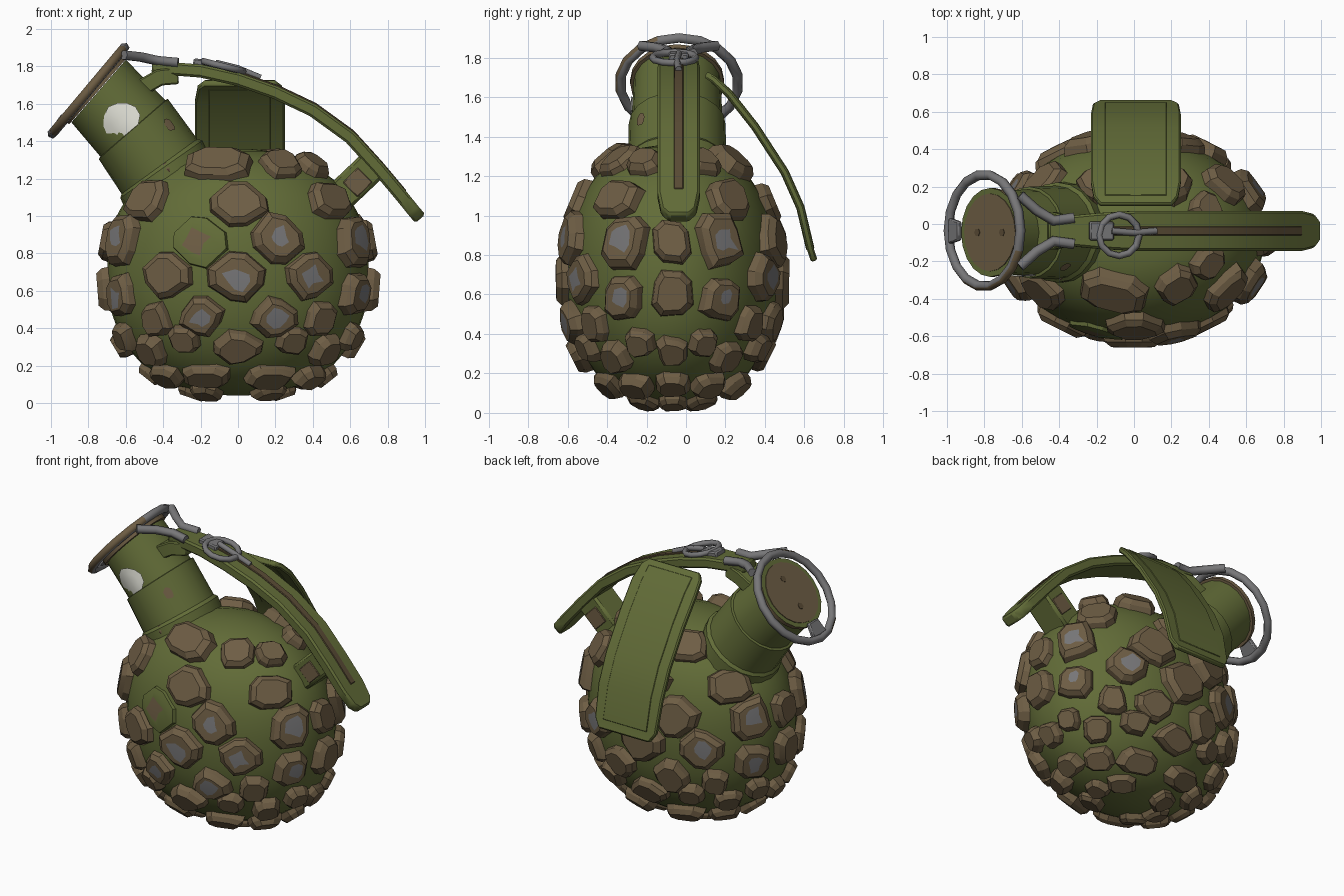
import bpy, bmesh, math, random
from math import sin, cos, radians, pi
from mathutils import Vector

if "Cube" in bpy.data.objects:
    bpy.data.objects.remove(bpy.data.objects["Cube"])
rng = random.Random(4)


def material(name, rgb):
    m = bpy.data.materials.new(name)
    m.use_nodes = True
    m.diffuse_color = (*rgb, 1)
    node = next(n for n in m.node_tree.nodes if n.type == 'BSDF_PRINCIPLED')
    node.inputs["Base Color"].default_value = (*rgb, 1)
    node.inputs["Roughness"].default_value = 0.8
    return m


GREEN = material("olive green", (0.122, 0.15, 0.039))
BROWN = material("worn brown", (0.155, 0.11, 0.058))
DARK = material("dark brown", (0.1, 0.07, 0.035))
GREY = material("steel grey", (0.185, 0.183, 0.188))
WHITE = material("chalk white", (0.8, 0.8, 0.72))


def finish(name, bm, mats, smooth=35):
    bmesh.ops.recalc_face_normals(bm, faces=bm.faces)
    mesh = bpy.data.meshes.new(name)
    bm.to_mesh(mesh)
    bm.free()
    ob = bpy.data.objects.new(name, mesh)
    bpy.context.collection.objects.link(ob)
    for m in mats:
        mesh.materials.append(m)
    if smooth:
        bpy.ops.object.select_all(action='DESELECT')
        ob.select_set(True)
        bpy.context.view_layer.objects.active = ob
        bpy.ops.object.shade_smooth_by_angle(angle=radians(smooth))
    return ob


def skin(bm, rings, cap_start=True):
    """Join rings of points into a closed skin; return the end cap."""
    loops = [[bm.verts.new(p) for p in ring] for ring in rings]
    for a, b in zip(loops, loops[1:]):
        for i in range(len(a)):
            j = (i + 1) % len(a)
            bm.faces.new((a[i], a[j], b[j], b[i]))
    if cap_start:
        bm.faces.new(loops[0][::-1])
    return bm.faces.new(loops[-1])


def strip(name, path, widths, depth, side, mat, bevel=0.008):
    """Flat bar swept along a path, widths measured along the side axis."""
    pts, side = [Vector(p) for p in path], Vector(side)
    rings = []
    for i, p in enumerate(pts):
        t = pts[min(i + 1, len(pts) - 1)] - pts[max(i - 1, 0)]
        n = t.cross(side).normalized() * depth / 2
        w = side * widths[i]
        rings.append([p + w + n, p - w + n, p - w - n, p + w - n])
    bm = bmesh.new()
    skin(bm, rings)
    ob = finish(name, bm, [mat])
    mod = ob.modifiers.new("soft edges", 'BEVEL')
    mod.width, mod.segments, mod.limit_method = bevel, 1, 'ANGLE'


def wire(name, pts, radius, mat, cyclic=False):
    cu = bpy.data.curves.new(name, 'CURVE')
    cu.dimensions, cu.bevel_depth, cu.bevel_resolution = '3D', radius, 1
    cu.use_fill_caps = True
    sp = cu.splines.new('POLY')
    sp.points.add(len(pts) - 1)
    for q, p in zip(sp.points, pts):
        q.co = (*p, 1)
    sp.use_cyclic_u = cyclic
    cu.materials.append(mat)
    ob = bpy.data.objects.new(name, cu)
    bpy.context.collection.objects.link(ob)
    bpy.ops.object.select_all(action='DESELECT')
    ob.select_set(True)
    bpy.context.view_layer.objects.active = ob
    bpy.ops.object.convert(target='MESH')
    return bpy.context.view_layer.objects.active


def circle(center, radius, tilt, n):
    """Points round an axis that leans towards -x by the tilt."""
    e = Vector((cos(radians(tilt)), 0, sin(radians(tilt))))
    return [Vector(center) + e * radius * cos(2 * pi * k / n)
            + Vector((0, radius * sin(2 * pi * k / n), 0)) for k in range(n)]


# Body: a squarish ellipsoid
RX, RY, RZ, ZC, YC, POW = 0.70, 0.535, 0.66, 0.70, -0.07, 2.3


def body_point(a, z):
    f = max(0, 1 - abs((z - ZC) / RZ) ** POW) ** (1 / POW)
    return Vector((RX * f * sin(a), YC - RY * f * cos(a), z))


bm = bmesh.new()
levels = [ZC - RZ * cos(pi * (k + 0.3) / 18.6) for k in range(19)]
skin(bm, [[body_point(2 * pi * i / 40, z) for i in range(40)] for z in levels])
finish("body", bm, [GREEN])

# Studs: chunky cut stones laid out on one quarter and mirrored
# angle from the front, height, half width, half height, diamond or square
STUDS = [(65, 1.26, .09, .08, 0), (0, 1.06, .15, .12, 1),
         (53, 1.08, .12, .10, 0), (18, .87, .15, .14, 1), (63, .87, .11, .12, 0),
         (90, .87, .085, .10, 0), (0, .67, .15, .14, 1), (33, .68, .13, .13, 1),
         (63, .58, .095, .10, 0), (90, .61, .09, .10, 0), (17, .46, .12, .11, 1),
         (41, .45, .08, .08, 0), (0, .30, .14, .09, 1), (27, .34, .08, .07, 0),
         (52, .29, .08, .08, 0), (71, .36, .07, .07, 0), (90, .32, .07, .07, 0),
         (22, .15, .12, .07, 0), (58, .15, .09, .07, 0), (90, .16, .08, .07, 0),
         (42, .067, .08, .07, 0), (90, .065, .07, .07, 0)]
# Crown studs are not mirrored
CROWN = [(344, 1.27, .15, .1, 0), (33, 1.27, .1, .09, 0), (155, 1.26, .12, .1, 0), (205, 1.26, .12, .1, 0)]
# Studs rubbed to bare metal, by direction and height
RUBBED = [(0, .67), (17, .46), (343, .46), (33, .68), (18, .87), (147, .68), (213, .68)]
WORN = (342, .87)
bm = bmesh.new()


def stud(deg, z, w, h, diamond):
    p = body_point(radians(deg), z)
    d = [p.x / RX, (p.y - YC) / RY, (z - ZC) / RZ]
    n = Vector([math.copysign(abs(c) ** (POW - 1 if i == 2 else 1), c) / r
                for i, (c, r) in enumerate(zip(d, (RX, RY, RZ)))]).normalized()
    u = Vector((0, 0, 1)).cross(n).normalized()
    v = n.cross(u)
    turn = 0 if diamond else pi / 4
    outline = []
    for k in range(8):
        ang = turn + (k // 2) * pi / 2 + (0.3 if k % 2 else -0.3)
        r = (1.08 if diamond else 1.25) * rng.uniform(0.84, 1.08)
        outline.append(u * w * r * cos(ang) + v * h * r * sin(ang))
    worn = (deg, z) == WORN
    rubbed = (deg, z) in RUBBED or deg in (63, 117, 243, 297)
    top = 0.015 if worn else 0.04 if z < 0.1 else rng.uniform(0.045, 0.06)
    shape = [(1.12, -0.09), (0.97, top * 0.45), (0.74, top)]
    rings = [[p + o * s + n * t for o in outline] for s, t in shape]
    if worn or rubbed:
        shift = (outline[0] + outline[3]) * rng.uniform(-0.12, 0.12)
        rings.append([p + shift + o * rng.uniform(0.25, 0.58) + n * (top + 0.002) for o in outline])
    before = len(bm.faces)
    cap = skin(bm, rings)
    bm.faces.ensure_lookup_table()
    for f in bm.faces[before:]:
        f.material_index = 1 if worn else 0
    if worn or rubbed:
        cap.material_index = 0 if worn else 2


for deg, *rest in STUDS:
    for t in sorted({deg % 360, -deg % 360, (180 - deg) % 360, (180 + deg) % 360}):
        stud(t, *rest)
for row in CROWN:
    stud(*row)
finish("studs", bm, [BROWN, GREEN, GREY], 22)

# Neck: leaning stepped tube with a flanged brown cap
NY = -0.045
neck = [(-.34, 1.10, .27, 35), (-.41, 1.25, .268, 35), (-.42, 1.265, .25, 36),
        (-.56, 1.465, .245, 41), (-.562, 1.468, .23, 41), (-.745, 1.668, .222, 49)]
bm = bmesh.new()
skin(bm, [circle((x, NY, z), r, t, 20) for x, z, r, t in neck])
finish("neck", bm, [GREEN], 25)


def cap_disc(name, x, z, radius, low, high, sides, mats):
    bm = bmesh.new()
    top = skin(bm, [circle((x - s * .755, NY, z + s * .656), radius, 49, sides) for s in (low, high)])
    top.material_index = len(mats) - 1
    finish(name, bm, mats, 25)


cap_disc("cap_flange", -.768, 1.688, .238, -.028, 0, 20, [BROWN, GREEN])
cap_disc("cap_plate", -.768, 1.688, .208, -.002, .005, 20, [BROWN])
for i, (x, z) in enumerate([(-.834, 1.613), (-.702, 1.763)]):
    cap_disc(f"cap_hole_{i}", x, z, .022, 0, .008, 6, [DARK])


def neck_mark(name, center, tilt, radius, at, size, mat):
    """Ragged patch wrapped on the front of the neck."""
    t, edge = radians(tilt), [rng.uniform(0.8, 1.12) for _ in range(12)]
    rings = []
    for s in (1, 0.6, 0.25):
        ring = []
        for k, e in enumerate(edge):
            u = at[0] + size[0] * s * e * cos(pi * k / 6)
            v = at[1] + size[1] * s * e * sin(pi * k / 6)
            ring.append((center[0] + u * cos(t) - v * sin(t),
                         NY - math.sqrt(radius ** 2 - u * u) - 0.006,
                         center[1] + u * sin(t) + v * cos(t)))
        rings.append(ring)
    bm = bmesh.new()
    skin(bm, rings, False)
    finish(name, bm, [mat])


neck_mark("paint_blotch", (-.64, 1.57), 45, .229, (-.028, -.055), (.1, .092), WHITE)
neck_mark("neck_scuff", (-.49, 1.365), 38, .249, (.17, .02), (.02, .04), BROWN)

# Lever with its raised rib, hinge lug and stop block
Y = (0, 1, 0)
LY = -0.037
curve = [(-.46, 1.795), (-.2, 1.775), (0, 1.73), (.2, 1.66), (.4, 1.565), (.6, 1.42),
         (.75, 1.255), (.88, 1.1), (.945, 1.02), (.975, .985)]
half = [.07, .095] + [.107] * 6 + [.09, .05]
strip("lever", [(x, LY, z) for x, z in curve], half, .07, Y, GREEN, .012)
strip("lever_rib", [(x + .013, LY, z + .03) for x, z in curve[1:8]], [.024] * 7, .02, Y, DARK, .004)
strip("hinge_lug", [(-.56, LY, 1.66), (-.42, LY, 1.74), (-.32, LY, 1.75)], [.1, .1, .07], .09, Y, GREEN)
strip("stop_block", [(.52, LY, 1.08), (.72, LY, 1.27)], [.1, .1], .17, Y, GREEN, .015)
strip("stop_block_panel", [(.6, LY, 1.14), (.68, LY, 1.22)], [.106, .106], .11, Y, BROWN, .004)

# Belt clip: bowed plate with a raised panel at the back
X = (1, 0, 0)
clip = [(.10, 1.715), (.14, 1.69), (.22, 1.615), (.35, 1.45), (.5, 1.22), (.58, 1.04), (.63, .83), (.65, .77)]
strip("belt_clip", [(.01, y, z) for y, z in clip], [.19, .225] + [.24] * 4 + [.23, .19], .035, X, GREEN)
strip("belt_clip_panel", [(.01, y, z) for y, z in clip[1:7]], [.165] * 6, .043, X, GREEN, .003)

# Pull ring with a rusty front side, fork and cotter pin
ring = wire("pull_ring", circle((-.8, -.035, 1.67), .3, 50, 18), .027, GREY, True)
ring.data.materials.append(BROWN)
for f in ring.data.polygons:
    f.material_index = int(f.center.y < -0.15 and f.normal.y < -0.3)
strip("ring_tab", [(-.985, LY, 1.46), (-.93, LY, 1.54)], [.07, .05], .03, Y, GREY)
for s, side in ((1, "back"), (-1, "front")):
    wire("fork_" + side, [(-.61, LY + .19 * s, 1.86), (-.52, LY + .11 * s, 1.85),
                          (-.43, LY + .055 * s, 1.83), (-.32, LY + .07 * s, 1.82)], .028, GREY)
strip("pin_head", [(-.24, LY, 1.82), (-.11, LY, 1.795)], [.05, .05], .05, Y, GREY)
wire("pin_ring", circle((-.08, -.06, 1.8), .11, -14, 12), .019, GREY, True)
wire("pin_legs", [(-.12, LY, 1.82), (.0, LY - .01, 1.79), (.12, LY, 1.74)], .018, GREY)
